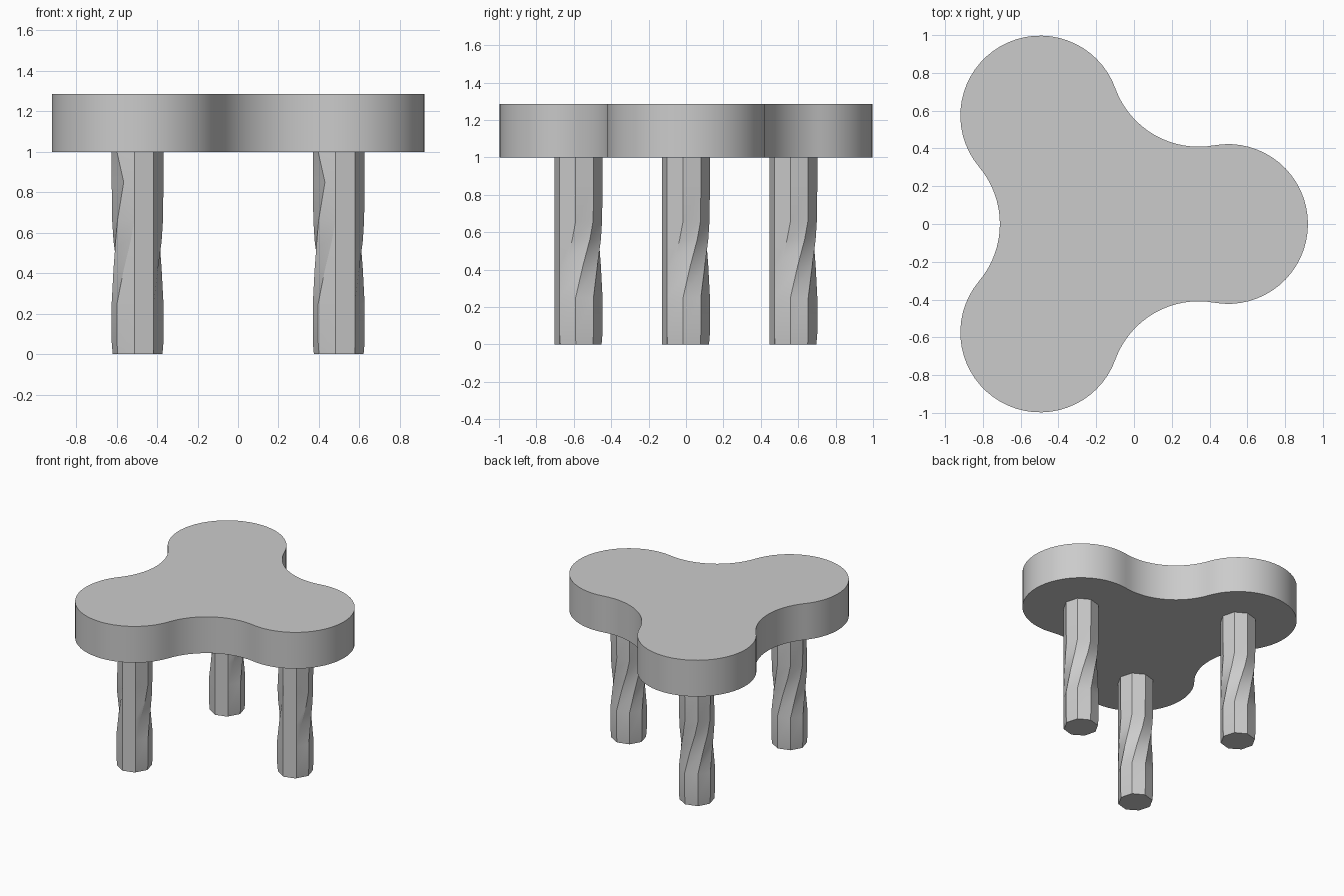
import bpy, bmesh
from math import cos, sin, radians, atan2, hypot, pi
from mathutils import Vector

cube = bpy.data.objects.get("Cube")
if cube:
    bpy.data.objects.remove(cube)

mat = bpy.data.materials.new("plain grey")
mat.use_nodes = True
GREY = (0.6, 0.6, 0.6, 1)
mat.diffuse_color = GREY
mat.node_tree.nodes["Principled BSDF"].inputs["Base Color"].default_value = GREY

LOBE_R, NOTCH_R = 0.423, 0.469
SEAT_Z, TOP_Z, LEG_R = 1.0, 1.285, 0.129
CENTRE = Vector((-0.165, 0))
REACH, NOTCH_REACH = 0.663, 1.014


def polar(origin, radius, angle):
    return origin + radius * Vector((cos(angle), sin(angle)))


def finish(bm, name, angle):
    bmesh.ops.recalc_face_normals(bm, faces=bm.faces)
    mesh = bpy.data.meshes.new(name)
    bm.to_mesh(mesh)
    bm.free()
    mesh.materials.append(mat)
    obj = bpy.data.objects.new(name, mesh)
    bpy.context.collection.objects.link(obj)
    bpy.ops.object.select_all(action='DESELECT')
    obj.select_set(True)
    bpy.context.view_layer.objects.active = obj
    bpy.ops.object.shade_smooth_by_angle(angle=radians(angle))
    return obj


lobes = [polar(CENTRE, REACH, k * 2 * pi / 3) for k in range(3)]

# Seat: three round lobes joined by tangent concave arcs
outline = []
for k, lobe in enumerate(lobes):
    mid = k * 2 * pi / 3
    notch = polar(CENTRE, NOTCH_REACH, mid + pi / 3)
    d = notch - lobe
    sweep = (atan2(d.y, d.x) - mid) % (2 * pi)
    n = 32
    outline += [polar(lobe, LOBE_R, mid - sweep + 2 * sweep * i / n) for i in range(n + 1)]
    start = mid + sweep + pi
    half = (mid + pi / 3 + pi) - start
    m = 16
    outline += [polar(notch, NOTCH_R, start + 2 * half * i / m) for i in range(1, m)]

bm = bmesh.new()
face = bm.faces.new([bm.verts.new((p.x, p.y, SEAT_Z)) for p in outline])
up = bmesh.ops.extrude_face_region(bm, geom=[face], use_keep_orig=True)
moved = [v for v in up["geom"] if isinstance(v, bmesh.types.BMVert)]
bmesh.ops.translate(bm, verts=moved, vec=(0, 0, TOP_Z - SEAT_Z))
finish(bm, "seat", 30)

# Legs: carved eight-sided posts whose edges shift round by one side partway down
# Each ring: height, share of the shift, radius factor
RINGS = [(0, 1, 0.96), (0.06, 1, 1), (0.25, 1, 1), (0.42, 0.6, 0.94),
         (0.56, 0.2, 0.96), (0.66, 0, 0.98), (0.85, 0, 1), (SEAT_Z, 0, 1)]
SIDES = 8
FIRST = -52


def build_leg(name, at):
    bm = bmesh.new()
    rings = []
    for z, shift, factor in RINGS:
        ring = []
        for c in range(SIDES + 1):
            high = min(c, SIDES - 1)
            low = max(c - 1, 0)
            a = FIRST + 45 * (high + (low - high) * shift)
            if c == SIDES - 2 and z == 0.85:
                a += 20
            fixed = c in (0, SIDES)
            p = polar(at, LEG_R * (1 if fixed else factor), radians(a))
            ring.append(bm.verts.new((p.x, p.y, z)))
        rings.append(ring)
    for lower, upper in zip(rings, rings[1:]):
        for i in range(SIDES + 1):
            j = (i + 1) % (SIDES + 1)
            bm.faces.new((lower[i], lower[j], upper[j]))
            bm.faces.new((lower[i], upper[j], upper[i]))
    bm.faces.new(rings[0])
    bm.faces.new(rings[-1])
    bmesh.ops.remove_doubles(bm, verts=bm.verts, dist=0.0005)
    finish(bm, name, 25)


for name, at in zip(("left_leg", "back_right_leg", "front_right_leg"), lobes):
    build_leg(name, at)
